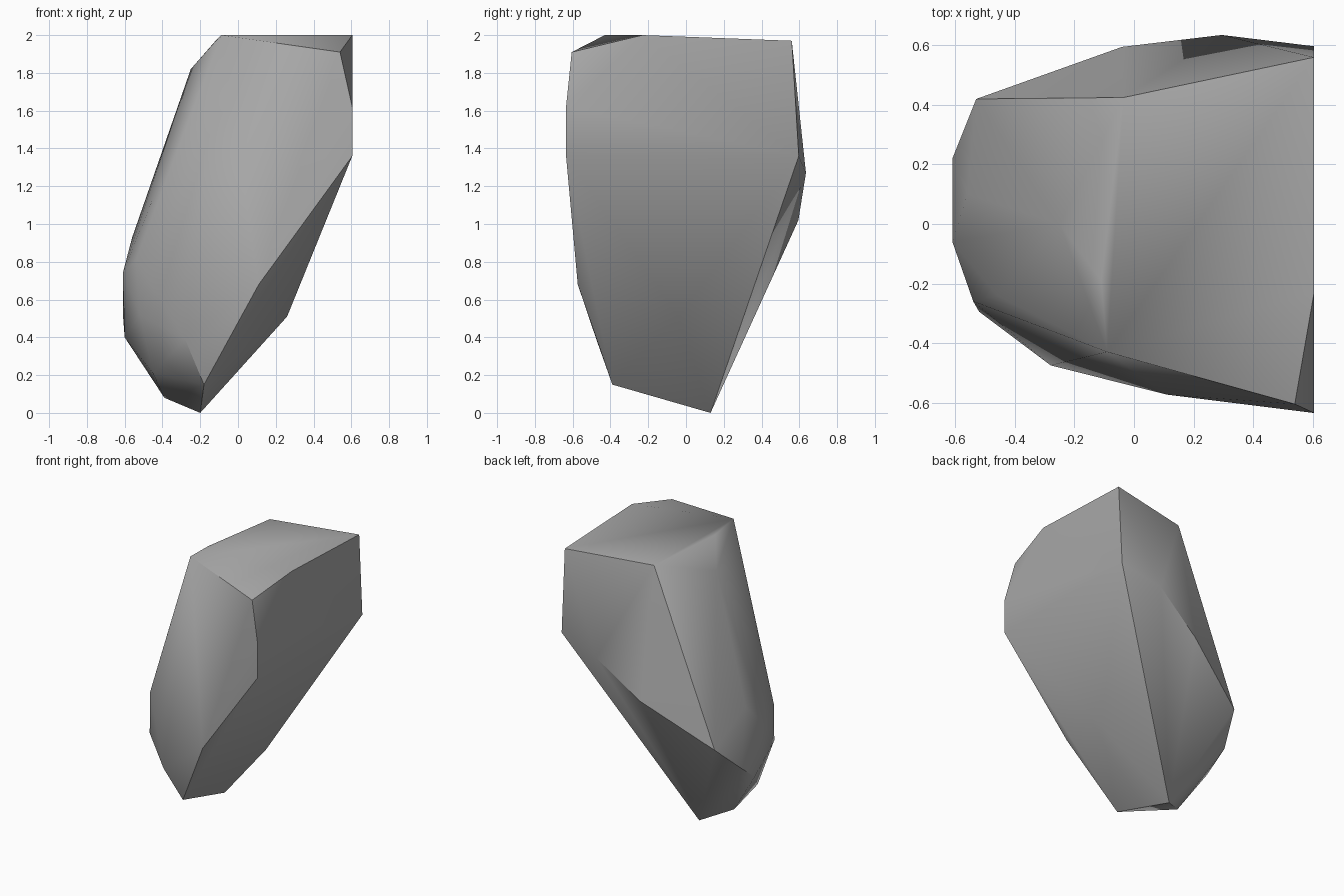
import bpy
import bmesh
import math

default_cube = bpy.data.objects.get("Cube")
if default_cube:
    bpy.data.objects.remove(default_cube, do_unlink=True)


def make_material(name, color):
    """Flat colour shown in both viewport and render."""
    material = bpy.data.materials.new(name)
    material.use_nodes = True
    material.diffuse_color = color
    shader = next(n for n in material.node_tree.nodes if n.type == "BSDF_PRINCIPLED")
    shader.inputs["Base Color"].default_value = color
    return material


def make_boulder(name, corner_groups, material, crease_angle):
    """Wrap a faceted stone around its corners and soften the shallow creases."""
    bm = bmesh.new()
    for corners in corner_groups:
        for corner in corners:
            bm.verts.new(corner)
    hull = bmesh.ops.convex_hull(bm, input=bm.verts)
    unused = [v for v in hull["geom_interior"] if isinstance(v, bmesh.types.BMVert)]
    bmesh.ops.delete(bm, geom=unused, context="VERTS")
    bmesh.ops.recalc_face_normals(bm, faces=bm.faces)

    mesh = bpy.data.meshes.new(name)
    bm.to_mesh(mesh)
    bm.free()
    mesh.materials.append(material)
    boulder = bpy.data.objects.new(name, mesh)
    bpy.context.collection.objects.link(boulder)

    bpy.ops.object.select_all(action="DESELECT")
    boulder.select_set(True)
    bpy.context.view_layer.objects.active = boulder
    bpy.ops.object.shade_smooth_by_angle(angle=crease_angle)
    return boulder


# Sloping cap of the stone
cap = [
    (-.09, -.43, 2), (-.11, -.19, 1.98), (-.035, .425, 1.965),
    (.605, .56, 1.97), (.605, -.23, 2), (.54, -.605, 1.91),
]
# Upright flank and the overhang below it
flank = [
    (.605, -.635, 1.62), (.605, -.635, 1.36), (.605, .597, 1.36),
    (.26, -.04, .51), (.11, -.573, .68),
]
# Back bulge
back = [(.295, .635, 1.27), (-.04, .595, 1.02), (-.53, .42, .72)]
# Rounded outer ridge
ridge = [
    (-.25, 0, 1.82), (-.46, -.24, 1.11), (-.56, .1, .93), (-.61, -.06, .74),
    (-.61, .22, .53), (-.54, -.26, .81), (-.52, -.295, .52), (-.6, .05, .4),
]
# Narrow foot
foot = [
    (-.28, -.475, .39), (-.45, -.2, .21), (-.18, -.39, .15),
    (-.39, -.01, .08), (-.2, .13, 0),
]

stone_grey = make_material("stone grey", (.4, .4, .4, 1))
make_boulder("boulder", [cap, flank, back, ridge, foot], stone_grey, math.radians(35))
